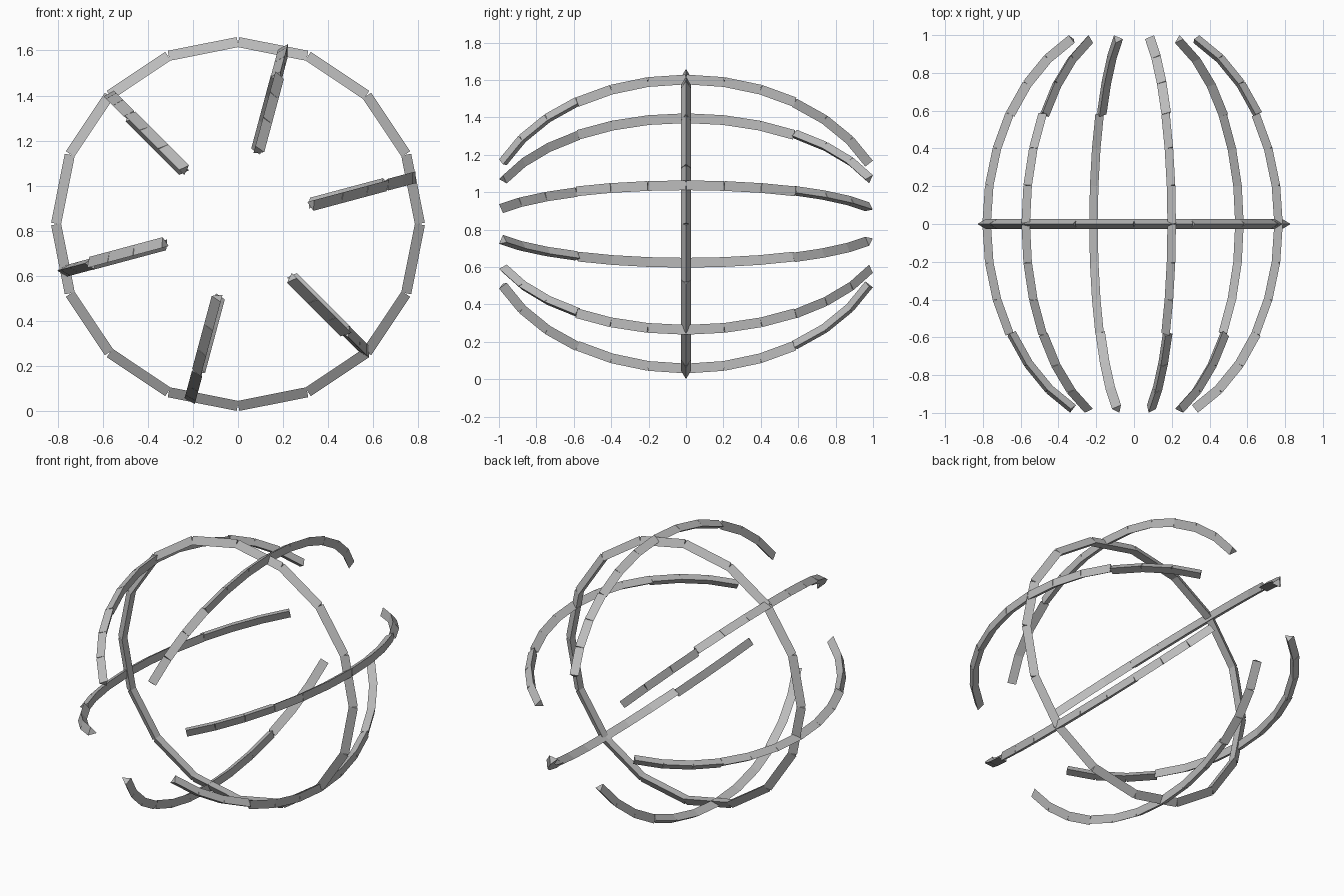
import bpy, bmesh
from math import sin, cos, radians, pi
from mathutils import Vector

if "Cube" in bpy.data.objects:
    bpy.data.objects.remove(bpy.data.objects["Cube"])

RADIUS, LENGTH, BAR, MID = 0.80, 1.08, 0.03, 0.83
Y, Z = Vector((0, 1, 0)), Vector((0, 0, 1))

grey = bpy.data.materials.new("grey")
grey.diffuse_color = (0.5, 0.5, 0.5, 1)
grey.use_nodes = True
grey.node_tree.nodes["Principled BSDF"].inputs["Base Color"].default_value = grey.diffuse_color


def add_bar(bm, a, b):
    """Straight three-sided bar with square-cut ends from a to b."""
    d = (b - a).normalized()
    side = (Y if abs(d.y) < 0.9 else Z).cross(d).normalized()
    up = d.cross(side)
    ends = []
    for p in (a, b):
        ends.append([bm.verts.new(p + BAR * (cos(t) * side + sin(t) * up))
                     for t in (0, 2 * pi / 3, 4 * pi / 3)])
    lo, hi = ends
    bm.faces.new(lo[::-1])
    bm.faces.new(hi)
    for i in range(3):
        j = (i + 1) % 3
        bm.faces.new((lo[i], lo[j], hi[j], hi[i]))


def bar_chain(name, points):
    bm = bmesh.new()
    for a, b in zip(points, points[1:]):
        add_bar(bm, a, b)
    mesh = bpy.data.meshes.new(name)
    bm.to_mesh(mesh)
    bm.free()
    mesh.materials.append(grey)
    ob = bpy.data.objects.new(name, mesh)
    bpy.context.collection.objects.link(ob)


# Upright ring around the middle
bar_chain("ring", [Vector((RADIUS * cos(i * pi / 8), 0, MID + RADIUS * sin(i * pi / 8)))
                   for i in range(17)])

# Six curved ribs, front to back
for k in range(6):
    az = radians(15 + 60 * k)
    pts = []
    for i in range(-6, 7):
        t = radians(65 * i / 6)
        r = RADIUS * cos(t)
        pts.append(Vector((r * cos(az), LENGTH * sin(t), MID + r * sin(az))))
    bar_chain(f"rib_{k + 1}", pts)
